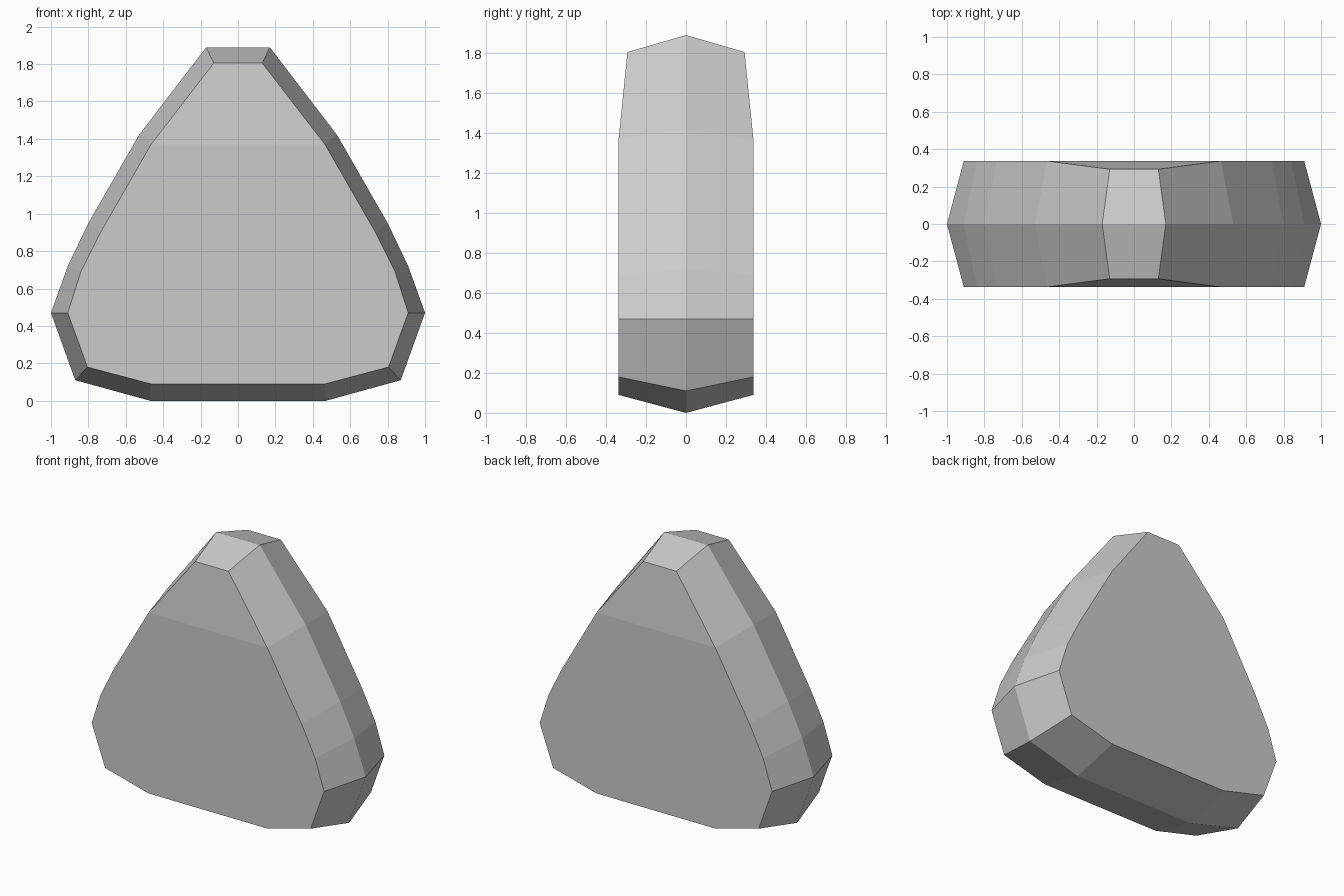
import bpy
import bmesh

cube = bpy.data.objects.get("Cube")
if cube:
    bpy.data.objects.remove(cube, do_unlink=True)

# Half outlines from the tip down to the base: (x, z)
RIM = [(0.17, 1.89), (0.53, 1.42), (0.80, 0.95), (0.91, 0.72),
       (1.0, 0.47), (0.87, 0.11), (0.47, 0.0)]
FACE = [(0.13, 1.805), (0.465, 1.37), (0.735, 0.90), (0.84, 0.69),
        (0.91, 0.47), (0.805, 0.18), (0.465, 0.09)]
DEPTH, TIP_DEPTH = 0.337, 0.293


def ring(bm, half, depth, tip_depth):
    """Closed symmetric loop of vertices, right tip round to left tip."""
    depths = [tip_depth] + [depth] * (len(half) - 1)
    side = [(x, y, z) for (x, z), y in zip(half, depths)]
    mirrored = [(-x, y, z) for x, y, z in reversed(side)]
    return [bm.verts.new(co) for co in side + mirrored]


def bridge(bm, a, b):
    for i in range(len(a)):
        j = (i + 1) % len(a)
        bm.faces.new((a[i], a[j], b[j], b[i]))


bm = bmesh.new()
rim = ring(bm, RIM, 0, 0)
for side in (-1, 1):
    flat = ring(bm, FACE, side * DEPTH, side * TIP_DEPTH)
    # Bevelled edge band, then the large flat face and its tapered tip
    bridge(bm, rim, flat)
    bm.faces.new(flat[1:-1])
    bm.faces.new((flat[0], flat[1], flat[-2], flat[-1]))
bmesh.ops.recalc_face_normals(bm, faces=bm.faces)

mesh = bpy.data.meshes.new("stone")
bm.to_mesh(mesh)
bm.free()

# Single stone grey, flat shaded
grey = bpy.data.materials.new("stone_grey")
grey.use_nodes = True
colour = (0.6, 0.6, 0.6, 1)
grey.diffuse_color = colour
grey.node_tree.nodes["Principled BSDF"].inputs["Base Color"].default_value = colour
mesh.materials.append(grey)

stone = bpy.data.objects.new("stone", mesh)
bpy.context.collection.objects.link(stone)
